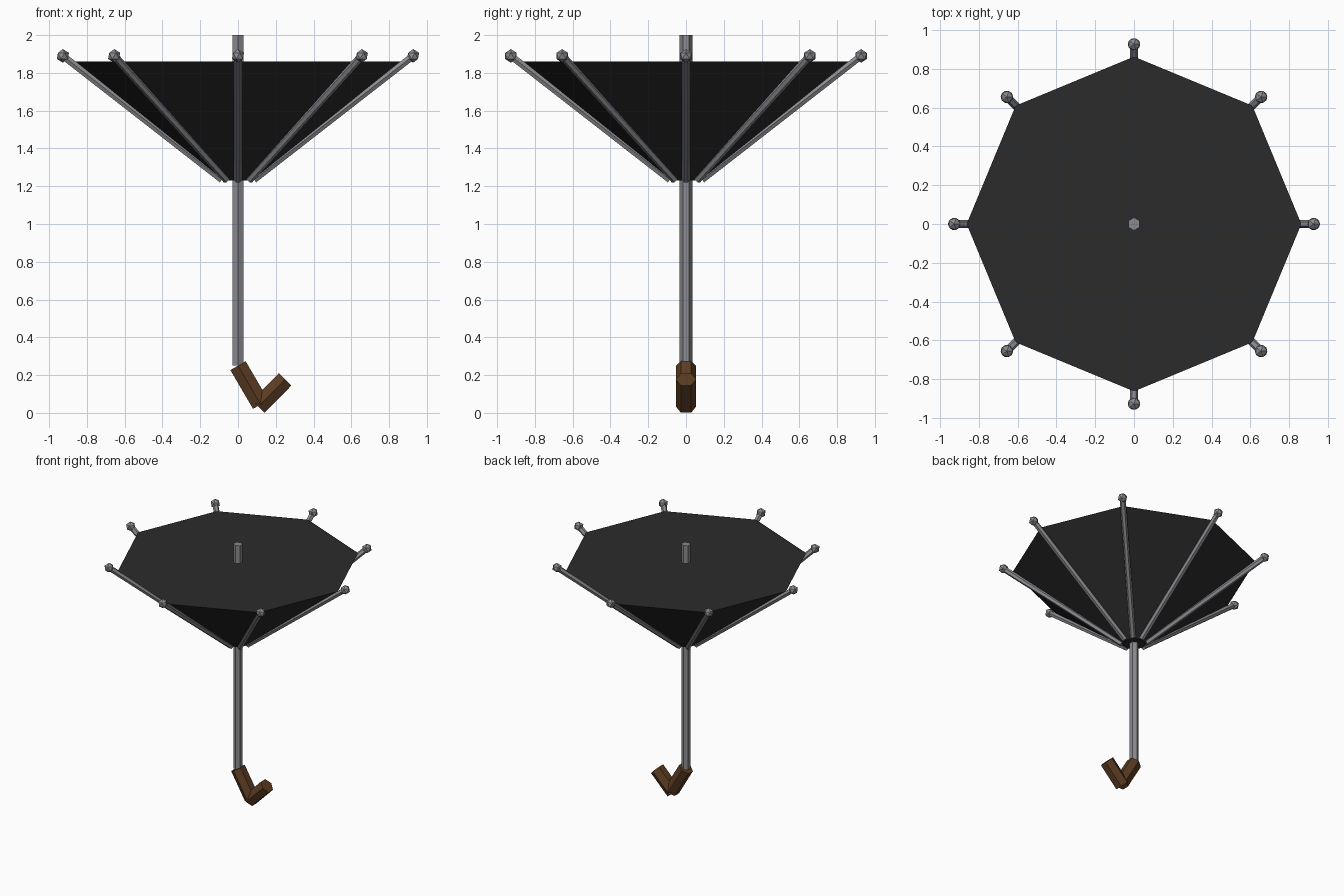
import bpy
import math
from mathutils import Matrix, Vector

if "Cube" in bpy.data.objects:
    bpy.data.objects.remove(bpy.data.objects["Cube"])


def material(name, rgb):
    m = bpy.data.materials.new(name)
    m.diffuse_color = (*rgb, 1.0)
    m.use_nodes = True
    m.node_tree.nodes["Principled BSDF"].inputs["Base Color"].default_value = m.diffuse_color
    return m


BLACK = material("black fabric", (0.024, 0.024, 0.024))
METAL = material("grey metal", (0.26, 0.26, 0.28))
WOOD = material("brown wood", (0.105, 0.045, 0.016))


def finish(name, mat, matrix=None):
    ob = bpy.context.object
    ob.name = ob.data.name = name
    ob.data.materials.append(mat)
    if matrix is not None:
        ob.matrix_world = matrix
    return ob


def rod(name, mat, start, end, radius, turn=0.0):
    """Hexagonal rod from start to end, given as (x, z), spun about z by turn."""
    a, b = Vector((start[0], 0, start[1])), Vector((end[0], 0, end[1]))
    d = b - a
    bpy.ops.mesh.primitive_cylinder_add(vertices=6, radius=radius, depth=d.length)
    tilt = Matrix.Rotation(math.atan2(d.x, d.z), 4, 'Y')
    spin = Matrix.Rotation(turn, 4, 'Z')
    return finish(name, mat, spin @ Matrix.Translation((a + b) / 2) @ tilt)


# Shaft and two-piece hooked handle
rod("shaft", METAL, (0, 0.25), (0, 2.0), 0.0335)
rod("handle_upper", WOOD, (0.0, 0.25), (0.12, 0.045), 0.054)
rod("handle_hook", WOOD, (0.107, 0.034), (0.25, 0.178), 0.054)

# Inverted eight-sided canopy, closed across the top
bpy.ops.mesh.primitive_cone_add(vertices=8, radius1=0.08, radius2=0.863,
                                depth=0.63, location=(0, 0, 1.545))
finish("canopy", BLACK)

# Ribs along the canopy corners, each with a ball tip
for i in range(8):
    turn = i * math.pi / 4
    rod(f"rib_{i + 1}", METAL, (0.085, 1.235), (0.927, 1.89), 0.021, turn)
    bpy.ops.mesh.primitive_ico_sphere_add(subdivisions=1, radius=0.036)
    place = Matrix.Translation((0.927 * math.cos(turn), 0.927 * math.sin(turn), 1.89))
    finish(f"rib_tip_{i + 1}", METAL, place)
